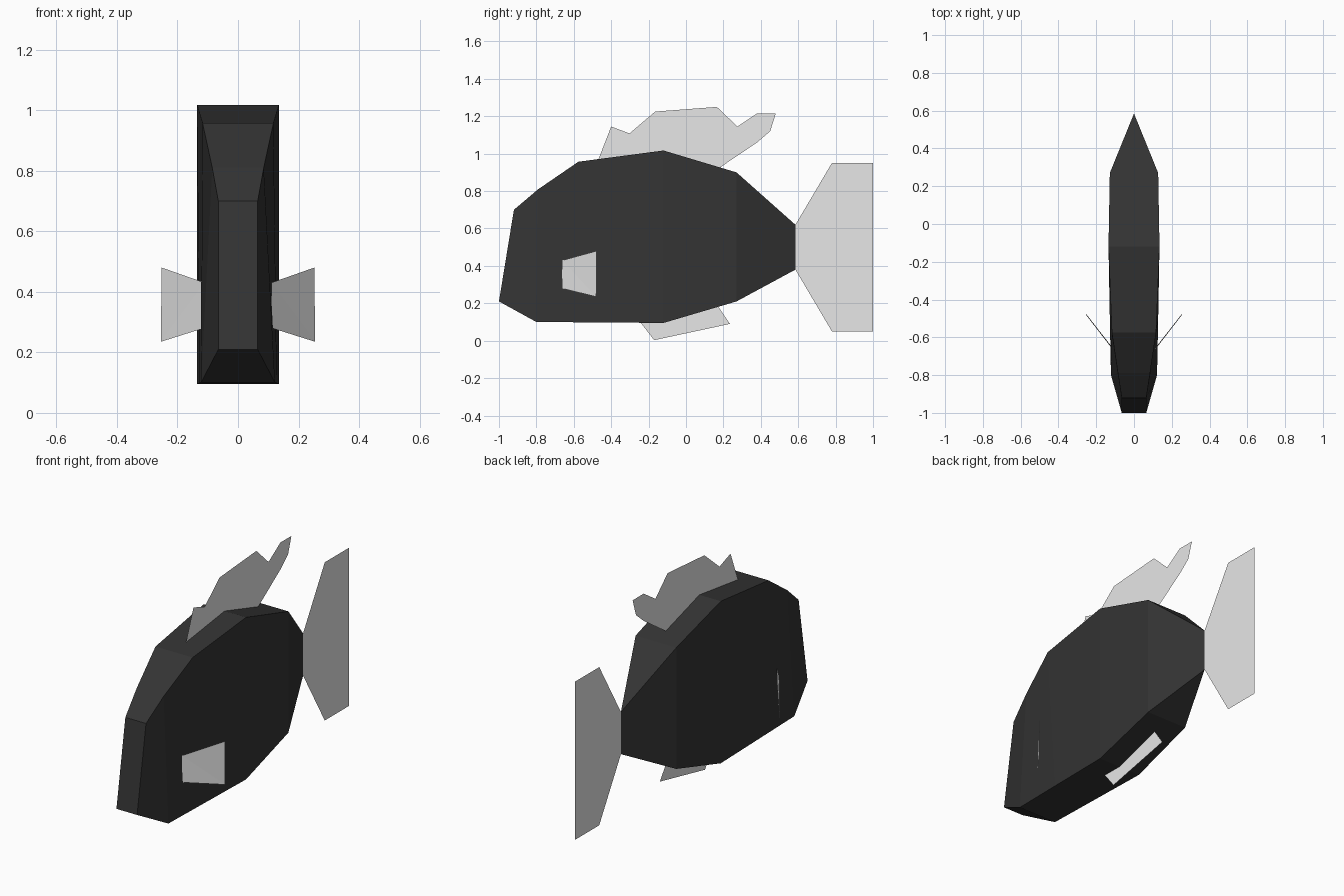
import bpy, bmesh

if "Cube" in bpy.data.objects:
    bpy.data.objects.remove(bpy.data.objects["Cube"])


def material(name, rgb):
    m = bpy.data.materials.new(name)
    m.diffuse_color = (*rgb, 1)
    m.use_nodes = True
    m.node_tree.nodes["Principled BSDF"].inputs["Base Color"].default_value = m.diffuse_color
    return m


dark = material("dark grey", (0.034, 0.034, 0.034))
pale = material("pale grey", (0.8, 0.8, 0.8))


def add_object(name, bm, mat):
    mesh = bpy.data.meshes.new(name)
    bm.to_mesh(mesh)
    bm.free()
    mesh.materials.append(mat)
    ob = bpy.data.objects.new(name, mesh)
    bpy.context.collection.objects.link(ob)
    return ob


def add_sheet(name, points, mat=pale):
    """Flat single-sheet fin from an outline."""
    bm = bmesh.new()
    bm.faces.new([bm.verts.new(p) for p in points])
    bmesh.ops.triangulate(bm, faces=bm.faces[:])
    return add_object(name, bm, mat)


# Body: four-cornered rings lofted from snout to tail
# (top y, top z, top half width, bottom y, bottom z, bottom half width)
rings = [
    (-0.92, 0.70, 0.065, -1.00, 0.21, 0.065),
    (-0.79, 0.81, 0.085, -0.80, 0.10, 0.122),
    (-0.575, 0.957, 0.117, -0.50, 0.098, 0.128),
    (-0.12, 1.017, 0.135, -0.12, 0.095, 0.135),
    (0.27, 0.90, 0.128, 0.27, 0.21, 0.128),
    (0.585, 0.62, 0.0, 0.585, 0.38, 0.0),
]
bm = bmesh.new()
loops = [[bm.verts.new(p) for p in ((-tw, ty, tz), (tw, ty, tz), (bw, by, bz), (-bw, by, bz))]
         for ty, tz, tw, by, bz, bw in rings]
bm.faces.new(loops[0])
for a, b in zip(loops, loops[1:]):
    for i in range(4):
        j = (i + 1) % 4
        bm.faces.new((a[i], a[j], b[j], b[i]))
# The tail end closes to a vertical edge
bmesh.ops.remove_doubles(bm, verts=bm.verts[:], dist=0.0005)
bmesh.ops.recalc_face_normals(bm, faces=bm.faces[:])
add_object("body", bm, dark)

# Fins on the centre plane, outlines as (y, z)
centre_fins = {
    "dorsal_fin": [(-0.47, 0.965), (-0.40, 1.145), (-0.28, 1.10), (-0.165, 1.225),
                   (0.0, 1.15), (0.165, 1.25), (0.275, 1.145), (0.38, 1.215),
                   (0.48, 1.215), (0.45, 1.12), (0.38, 1.06), (0.18, 0.925)],
    "tail_fin": [(0.585, 0.62), (0.78, 0.95), (1.0, 0.95), (0.865, 0.725), (0.985, 0.50),
                 (0.865, 0.275), (1.0, 0.05), (0.78, 0.05), (0.585, 0.38)],
    "belly_fin": [(-0.245, 0.10), (-0.17, 0.003), (0.235, 0.09), (0.17, 0.185)],
}
for name, outline in centre_fins.items():
    add_sheet(name, [(0, y, z) for y, z in outline])

# Side fins splayed backwards, one per side
for side, s in (("right", 1), ("left", -1)):
    add_sheet(f"side_fin_{side}", [(s * 0.112, -0.665, 0.28), (s * 0.255, -0.48, 0.235),
                                   (s * 0.252, -0.478, 0.48), (s * 0.11, -0.66, 0.43)])
